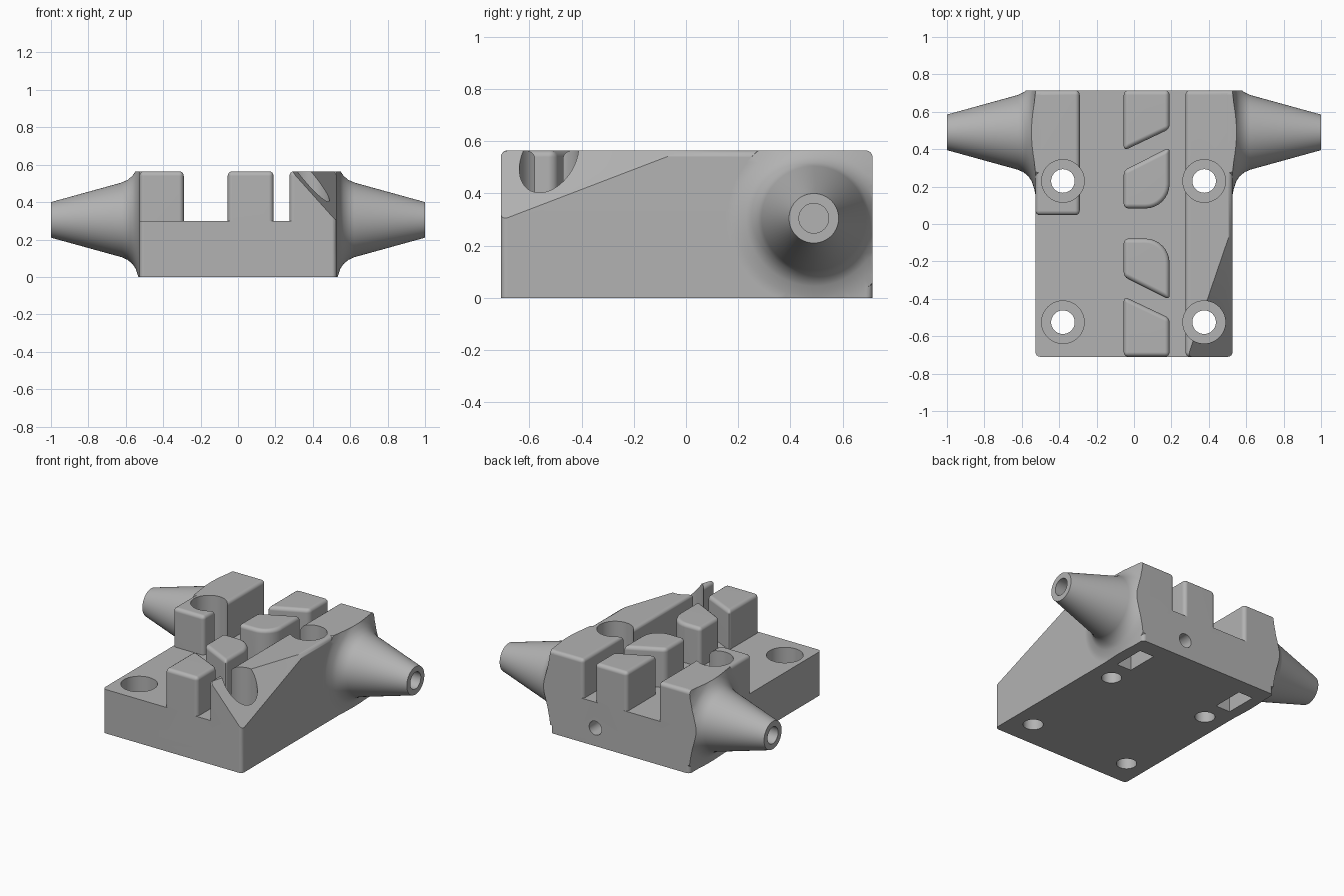
import bpy, bmesh, math
from mathutils import Vector, Matrix

cube = bpy.data.objects.get("Cube")
if cube:
    bpy.data.objects.remove(cube, do_unlink=True)

HX, YF, YB, FLOOR, TOP, R = 0.527, -0.71, 0.715, 0.30, 0.565, 0.025
SPIGOT_Y, SPIGOT_Z = 0.49, 0.305

grey = bpy.data.materials.new("machined_grey")
grey.use_nodes = True
COLOUR = (0.45, 0.45, 0.45, 1)
grey.diffuse_color = COLOUR
grey.node_tree.nodes["Principled BSDF"].inputs["Base Color"].default_value = COLOUR


def finish(name, bm):
    bmesh.ops.recalc_face_normals(bm, faces=bm.faces)
    mesh = bpy.data.meshes.new(name)
    bm.to_mesh(mesh)
    bm.free()
    mesh.materials.append(grey)
    ob = bpy.data.objects.new(name, mesh)
    bpy.context.collection.objects.link(ob)
    return ob


def prism(name, outline, z0, z1, round_sides=True, round_top=True):
    """Extruded outline with rounded uprights and top rim."""
    bm = bmesh.new()
    base = bm.faces.new([bm.verts.new((x, y, z0)) for x, y in outline])
    ext = bmesh.ops.extrude_face_region(bm, geom=[base])
    for v in ext["geom"]:
        if isinstance(v, bmesh.types.BMVert):
            v.co.z = z1
    bmesh.ops.recalc_face_normals(bm, faces=bm.faces)
    chosen = []
    for e in bm.edges:
        a, b = (v.co.z for v in e.verts)
        upright = abs(a - b) > 1e-5
        if upright and round_sides and e.calc_face_angle() > 0.6:
            chosen.append(e)
        if not upright and round_top and a > z1 - 1e-5:
            chosen.append(e)
    if chosen:
        bmesh.ops.bevel(bm, geom=chosen, offset=R, segments=4, profile=0.5,
                        affect='EDGES', clamp_overlap=True)
    return finish(name, bm)


def rect(x0, x1, y0, y1):
    return [(x0, y0), (x1, y0), (x1, y1), (x0, y1)]


def rod(name, start, end, radius):
    """Round cutter between two points."""
    a, b = Vector(start), Vector(end)
    turn = (b - a).to_track_quat('Z', 'Y').to_matrix().to_4x4()
    bm = bmesh.new()
    bmesh.ops.create_cone(bm, cap_ends=True, segments=48, radius1=radius, radius2=radius,
                          depth=(b - a).length,
                          matrix=Matrix.Translation((a + b) / 2) @ turn)
    return finish(name, bm)


def combine(target, tool, operation):
    """Apply a boolean and drop the helper."""
    mod = target.modifiers.new("combine", 'BOOLEAN')
    mod.operation, mod.solver, mod.object = operation, 'EXACT', tool
    bpy.context.view_layer.update()
    result = bpy.data.meshes.new_from_object(
        target.evaluated_get(bpy.context.evaluated_depsgraph_get()))
    target.modifiers.clear()
    target.data = result
    bpy.data.objects.remove(tool, do_unlink=True)


def spigot(side):
    """Flared side cone, trimmed to the body envelope."""
    profile = [(0.50, 0.34), (0.527, 0.335), (0.534, 0.30), (0.548, 0.26),
               (0.565, 0.235), (0.59, 0.214), (0.62, 0.2), (1.0, 0.095)]
    bm = bmesh.new()
    n = 72
    rings = []
    for x, r in profile:
        rings.append([bm.verts.new((side * x, SPIGOT_Y + r * math.cos(t), SPIGOT_Z + r * math.sin(t)))
                      for t in (math.tau * i / n for i in range(n))])
    for a, b in zip(rings, rings[1:]):
        for i in range(n):
            j = (i + 1) % n
            bm.faces.new((a[i], a[j], b[j], b[i]))
    bm.faces.new(rings[0])
    bm.faces.new(rings[-1])
    ob = finish("spigot", bm)
    envelope = prism("envelope", rect(-1.2, 1.2, YF, YB), 0, TOP)
    combine(ob, envelope, 'INTERSECT')
    return ob


# Base slab
body = prism("clamp_body", rect(-HX, HX, YF, YB), 0, FLOOR, round_top=False)

# Side walls
combine(body, prism("left_wall", rect(-HX, -0.29, 0.047, YB), 0.1, TOP), 'UNION')
combine(body, prism("right_wall", rect(0.275, HX, YF, YB), 0.1, TOP), 'UNION')

# Centre blocks, mirrored front to back
end_block = [(-0.055, YB), (-0.055, 0.392), (0.19, 0.508), (0.19, YB)]
arc = [(0.06 + 0.13 * math.sin(t), 0.213 - 0.13 * math.cos(t))
       for t in (math.pi / 2 * i / 8 for i in range(9))]
inner_block = [(-0.055, 0.083)] + arc + [(0.19, 0.41), (-0.055, 0.287)]
for outline in (end_block, inner_block):
    mirrored = [(x, YF + YB - y) for x, y in outline]
    for pts in (outline, mirrored):
        combine(body, prism("centre_block", pts, 0.1, TOP), 'UNION')

# Sloping cut across the front right corner
a = Vector((HX, -0.01, TOP))
b = Vector((0.287, YF, TOP))
c = Vector((HX, YF, FLOOR - 0.003))
normal = (b - a).cross(c - a).normalized()
bm = bmesh.new()
bmesh.ops.create_cube(bm, size=2, matrix=Matrix.Translation((a + b + c) / 3 + normal)
                      @ normal.to_track_quat('Z', 'Y').to_matrix().to_4x4())
combine(body, finish("corner_cutter", bm), 'DIFFERENCE')

# Spigots with bores and the square pockets beneath them
for side in (-1, 1):
    combine(body, spigot(side), 'UNION')
    pocket_x = sorted((side * 0.345, side * 0.455))
    combine(body, prism("pocket_cutter", rect(*pocket_x, SPIGOT_Y - 0.11, SPIGOT_Y + 0.11),
                        -0.1, 0.42, False, False), 'DIFFERENCE')
    combine(body, rod("bore_cutter", (side * 0.4, SPIGOT_Y, SPIGOT_Z),
                      (side * 1.1, SPIGOT_Y, SPIGOT_Z), 0.057), 'DIFFERENCE')

# Counterbored mounting holes
for x in (-0.38, 0.375):
    for y in (-0.525, 0.23):
        combine(body, rod("screw_cutter", (x, y, -0.1), (x, y, 0.5), 0.063), 'DIFFERENCE')
        combine(body, rod("head_cutter", (x, y, 0.13), (x, y, 0.8), 0.114), 'DIFFERENCE')

# Small hole in the back face
combine(body, rod("back_cutter", (0.185, 0.3, 0.123), (0.185, 0.8, 0.123), 0.047), 'DIFFERENCE')

# One material, smooth curves with crisp edges
body.data.materials.clear()
body.data.materials.append(grey)
for poly in body.data.polygons:
    poly.material_index = 0
bpy.ops.object.select_all(action='DESELECT')
body.select_set(True)
bpy.context.view_layer.objects.active = body
bpy.ops.object.shade_smooth_by_angle(angle=math.radians(30))
weighted = body.modifiers.new("weighted_normals", 'WEIGHTED_NORMAL')
weighted.keep_sharp = True
